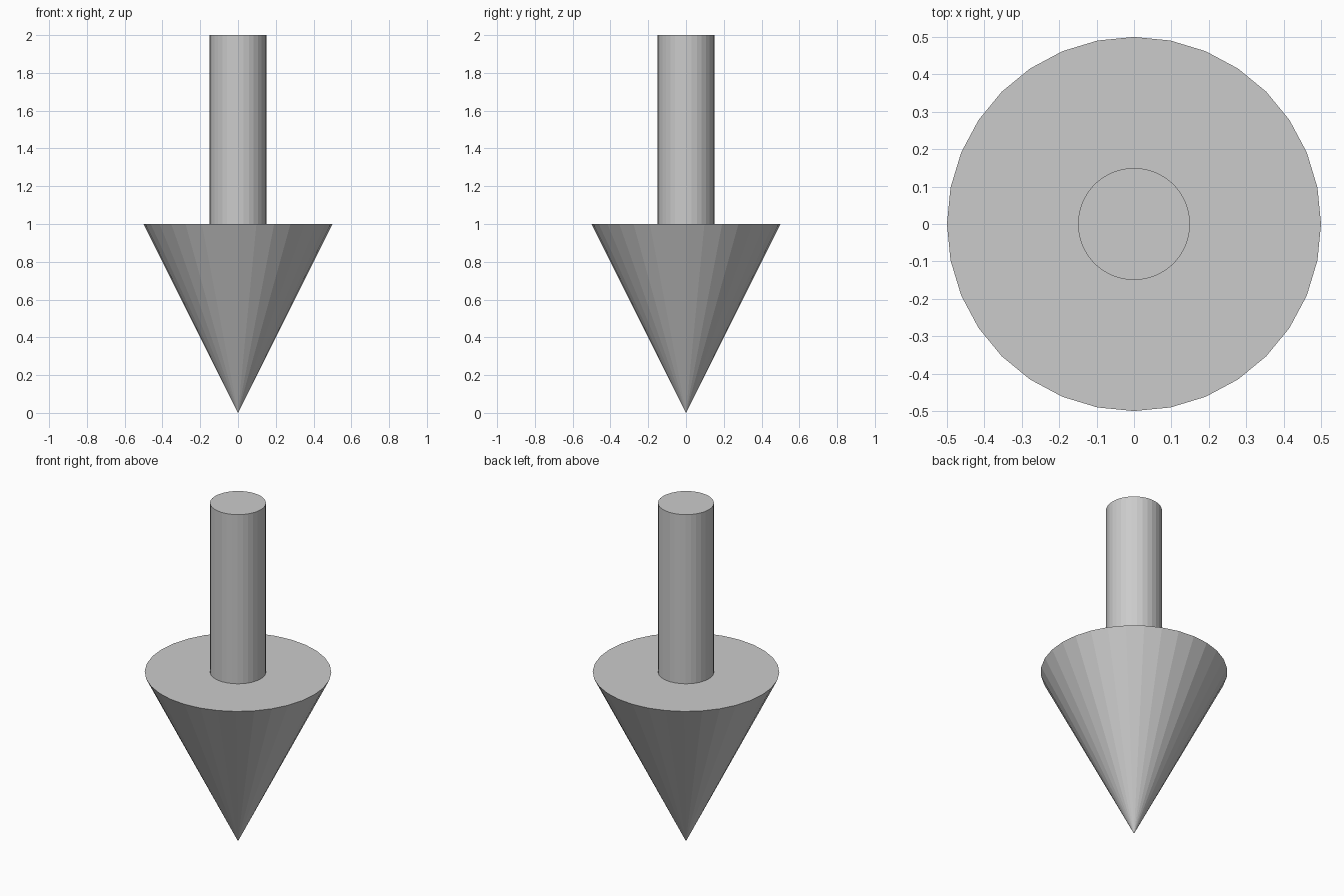
import bpy

if "Cube" in bpy.data.objects:
    bpy.data.objects.remove(bpy.data.objects["Cube"])

# Arrow head: cone pointing down, tip on the ground
bpy.ops.mesh.primitive_cone_add(vertices=32, radius1=0.0, radius2=0.5, depth=1.0,
                                location=(0, 0, 0.5))
bpy.context.object.name = "arrow_head"

# Shaft: cylinder standing on the flat top of the cone
bpy.ops.mesh.primitive_cylinder_add(vertices=32, radius=0.15, depth=1.0,
                                    location=(0, 0, 1.5))
bpy.context.object.name = "arrow_shaft"
